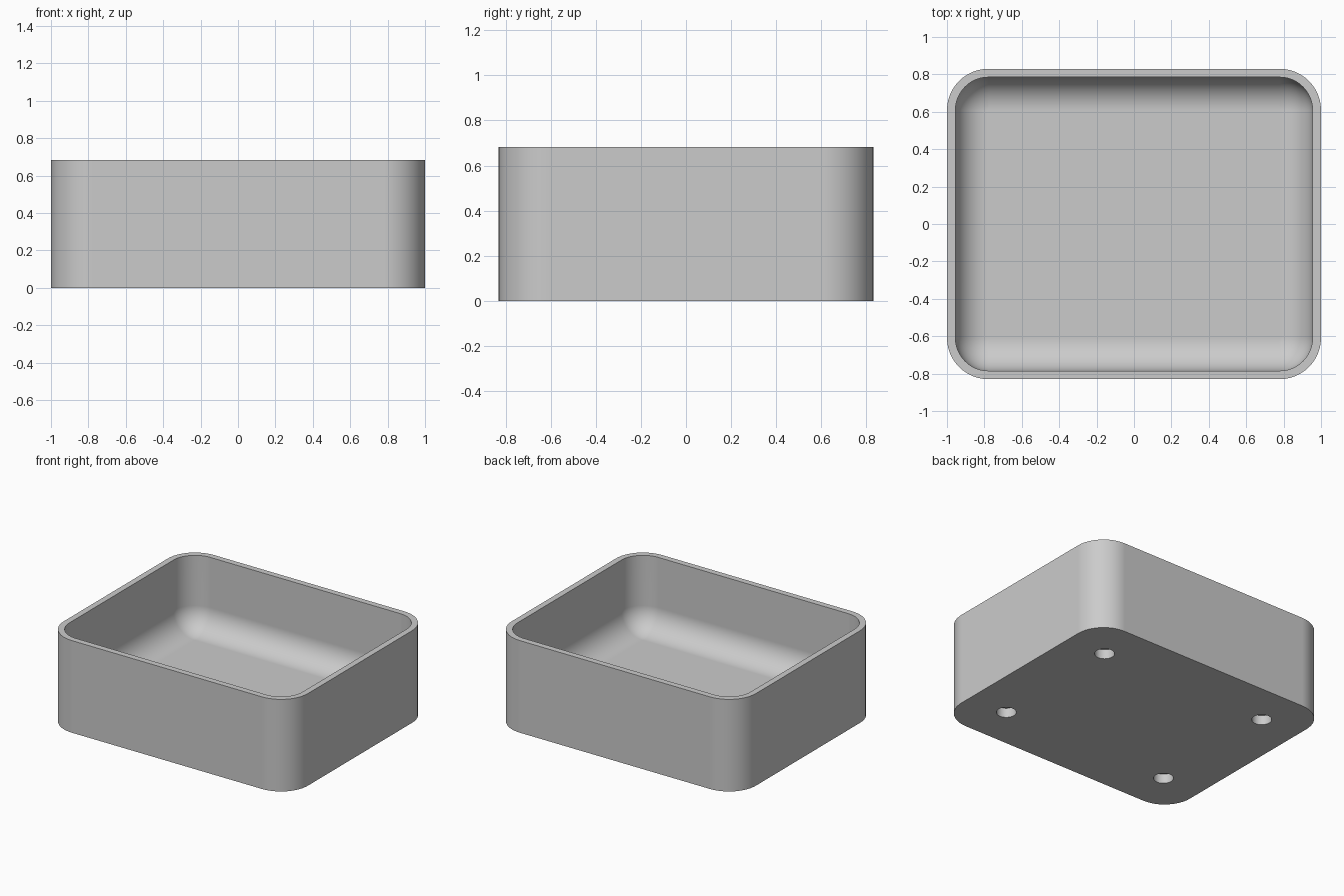
import bpy
import bmesh
import math
from mathutils import Matrix

HALF_X, HALF_Y, HEIGHT = 1.0, 0.83, 0.682
CORNER, WALL, FLOOR, FILLET = 0.222, 0.045, 0.135, 0.175
HOLE_X, HOLE_Y, HOLE_R, HOLE_DEPTH = 0.688, 0.513, 0.067, 0.07
STEPS = 12

cube = bpy.data.objects.get("Cube")
if cube:
    bpy.data.objects.remove(cube, do_unlink=True)

grey = bpy.data.materials.new("plain grey")
grey.use_nodes = True
grey.diffuse_color = (0.6, 0.6, 0.6, 1)
grey.node_tree.nodes["Principled BSDF"].inputs["Base Color"].default_value = grey.diffuse_color


def new_object(name, bm):
    bmesh.ops.recalc_face_normals(bm, faces=bm.faces)
    mesh = bpy.data.meshes.new(name)
    bm.to_mesh(mesh)
    bm.free()
    mesh.materials.append(grey)
    obj = bpy.data.objects.new(name, mesh)
    bpy.context.collection.objects.link(obj)
    return obj


def rounded_ring(bm, inset, z):
    """Rounded rectangle of vertices, drawn in from the outer wall."""
    radius = CORNER - inset
    ring = []
    for quarter, (sx, sy) in enumerate([(1, 1), (-1, 1), (-1, -1), (1, -1)]):
        for i in range(STEPS + 1):
            a = (quarter + i / STEPS) * math.pi / 2
            ring.append(bm.verts.new((sx * (HALF_X - CORNER) + radius * math.cos(a),
                                      sy * (HALF_Y - CORNER) + radius * math.sin(a), z)))
    return ring


# Tray shell: outer wall, rim, inner wall and a rounded cove down to the floor
profile = [(0, 0), (0, HEIGHT), (WALL, HEIGHT)]
for i in range(STEPS + 1):
    a = i / STEPS * math.pi / 2
    profile.append((WALL + FILLET * (1 - math.cos(a)), FLOOR + FILLET * (1 - math.sin(a))))

bm = bmesh.new()
rings = [rounded_ring(bm, inset, z) for inset, z in profile]
for low, high in zip(rings, rings[1:]):
    for i in range(len(low)):
        j = (i + 1) % len(low)
        bm.faces.new((low[i], low[j], high[j], high[i]))
bm.faces.new(rings[0])
bm.faces.new(rings[-1])
tray = new_object("tray", bm)

# Four blind round holes in the underside
bm = bmesh.new()
for sx in (-1, 1):
    for sy in (-1, 1):
        bmesh.ops.create_cone(bm, cap_ends=True, segments=40, radius1=HOLE_R, radius2=HOLE_R,
                              depth=2 * HOLE_DEPTH,
                              matrix=Matrix.Translation((sx * HOLE_X, sy * HOLE_Y, 0)))
cutter = new_object("hole_cutter", bm)
cutter.hide_render = True

bpy.ops.object.select_all(action="DESELECT")
bpy.context.view_layer.objects.active = tray
tray.select_set(True)
cut = tray.modifiers.new("holes", "BOOLEAN")
cut.operation = "DIFFERENCE"
cut.solver = "EXACT"
cut.object = cutter
bpy.ops.object.modifier_apply(modifier=cut.name)
bpy.data.objects.remove(cutter, do_unlink=True)

# Smooth curves with crisp rims and level flats
bpy.ops.object.shade_smooth_by_angle(angle=math.radians(30))
flats = tray.modifiers.new("level_flats", "WEIGHTED_NORMAL")
flats.keep_sharp = True
